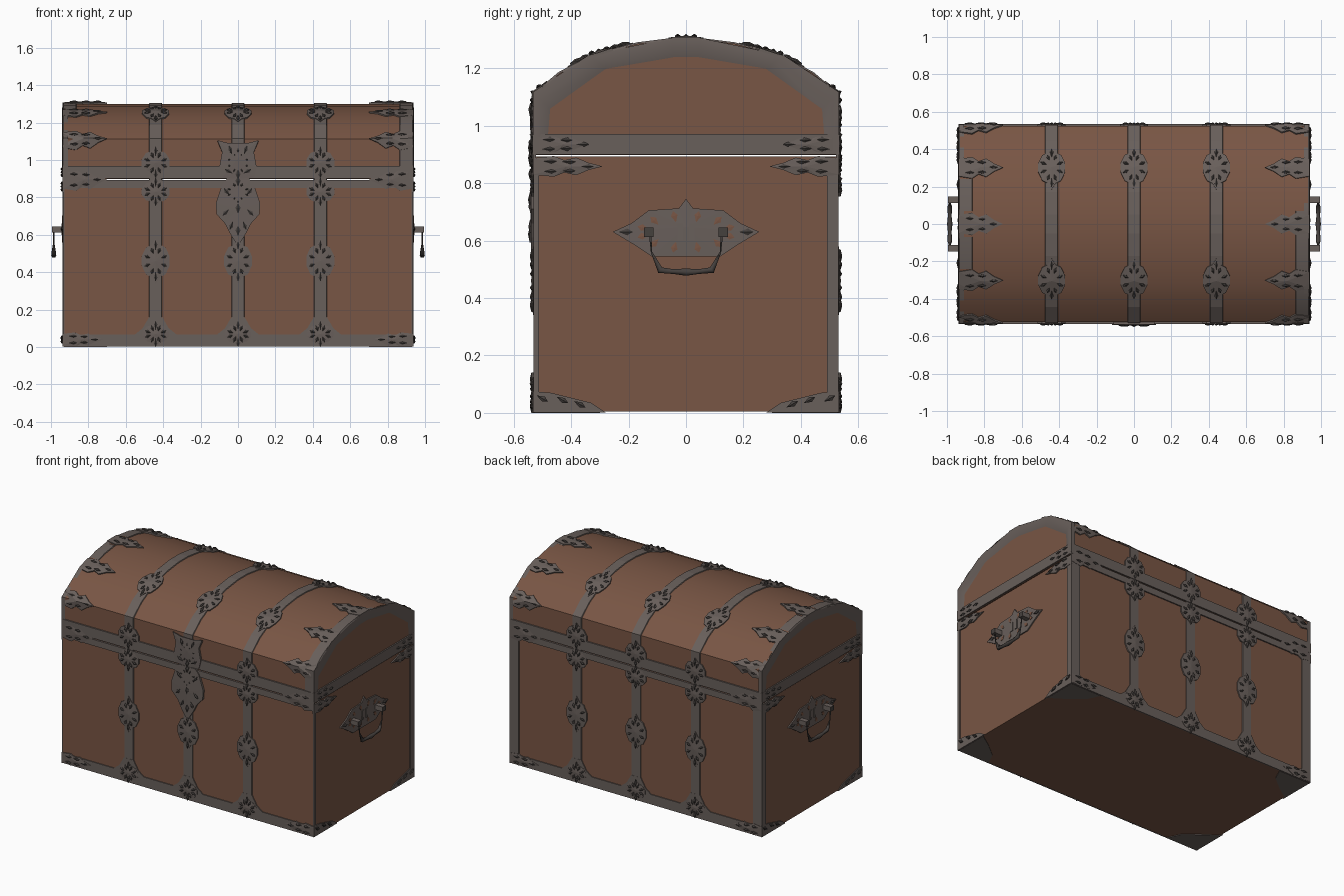
import bpy, bmesh, math
from mathutils import Vector

if "Cube" in bpy.data.objects:
    bpy.data.objects.remove(bpy.data.objects["Cube"])


def mat(name, rgb):
    m = bpy.data.materials.new(name)
    m.diffuse_color = (*rgb, 1)
    m.use_nodes = True
    m.node_tree.nodes["Principled BSDF"].inputs["Base Color"].default_value = m.diffuse_color
    return m


WOOD = mat("brown wood", (0.190, 0.092, 0.058))
METAL = mat("grey iron", (0.140, 0.115, 0.104))
DARK = mat("dark iron", (0.060, 0.052, 0.048))
MATS = [METAL, DARK, WOOD]
HX, HY = 0.93, 0.525


def finish(name, bm, mats=MATS, smooth=None):
    bmesh.ops.recalc_face_normals(bm, faces=bm.faces)
    me = bpy.data.meshes.new(name)
    bm.to_mesh(me)
    bm.free()
    for m in mats:
        me.materials.append(m)
    ob = bpy.data.objects.new(name, me)
    bpy.context.collection.objects.link(ob)
    if smooth:
        bpy.ops.object.select_all(action='DESELECT')
        ob.select_set(True)
        bpy.context.view_layer.objects.active = ob
        bpy.ops.object.shade_smooth_by_angle(angle=math.radians(smooth))


# Girth path: up the front, over the lid, down the back
half = [(-HY, 0), (-HY, 1.0), (-HY, 1.112), (-0.44, 1.183), (-0.32, 1.245), (-0.17, 1.285), (-0.05, 1.3)]
PATH = [Vector(p) for p in half] + [Vector((-y, z)) for y, z in reversed(half)]
SEG = [b - a for a, b in zip(PATH, PATH[1:])]
S = [0.0]
for d in SEG:
    S.append(S[-1] + d.length)
L = S[-1]
NRM = [Vector((-d.y, d.x)).normalized() for d in SEG]
VN = [NRM[0]] + [(a + b).normalized() for a, b in zip(NRM, NRM[1:])] + [NRM[-1]]


def girth(x, s, h):
    i = max(k for k in range(len(SEG)) if S[k] <= s or k == 0)
    t = (s - S[i]) / SEG[i].length
    p = PATH[i] + SEG[i] * t + VN[i].lerp(VN[i + 1], min(1, max(0, t))).normalized() * h
    return Vector((x, p.x, p.y))


def s_of_y(y):
    for i in range(2, len(SEG) - 2):
        if PATH[i].x <= y <= PATH[i + 1].x:
            return S[i] + SEG[i].length * (y - PATH[i].x) / SEG[i].x
    return S[2] if y < 0 else S[-3]


def end_face(sx):
    return lambda y, z, h: Vector((sx * (HX + h), y, z))


def underside(x, y, h):
    return Vector((x, y, 0.004 - h))


def plate(bm, f, pts, rim=0.008, mid=None, m=0):
    """Thin plate with a skirt, laid on surface f; mid raises its centre."""
    mid = rim if mid is None else mid
    n = len(pts)
    cu, cv = sum(p[0] for p in pts) / n, sum(p[1] for p in pts) / n
    c = bm.verts.new(f(cu, cv, mid))
    top = [bm.verts.new(f(u, v, rim)) for u, v in pts]
    low = [bm.verts.new(f(u, v, -0.002)) for u, v in pts]
    for i in range(n):
        j = (i + 1) % n
        for vs in ((c, top[i], top[j]), (top[i], low[i], low[j], top[j])):
            bm.faces.new(vs).material_index = m


def rect(bm, f, u0, u1, v0, v1, rim=0.006):
    plate(bm, f, [(u0, v0), (u1, v0), (u1, v1), (u0, v1)], rim)


def strap(bm, x, w, s0, s1, h=0.005):
    """Flat strap following the girth path."""
    ss = [s0] + [s for s in S if s0 < s < s1] + [s1]
    rows = [[bm.verts.new(girth(x + a, s, b)) for a, b in
             ((-w, -0.002), (-w + 0.004, h), (w - 0.004, h), (w, -0.002))] for s in ss]
    for r, q in zip(rows, rows[1:]):
        for k in range(3):
            bm.faces.new((r[k], r[k + 1], q[k + 1], q[k]))


def leaf(bm, f, u, v, ang, ln, wd, m=1, rim=0.013, mid=0.019):
    c, s = math.cos(ang), math.sin(ang)
    kite = [(-0.5, 0), (0.1, wd / ln), (0.5, 0), (0.1, -wd / ln)]
    plate(bm, f, [(u + ln * (a * c - b * s), v + ln * (a * s + b * c)) for a, b in kite], rim, mid, m)


def boss(bm, f, u, v, w, h):
    """Pointed oval ornament with a ring of carved leaves."""
    side = [(0.3, 0.72), (0.7, 0.6), (1, 0.2), (1, -0.2), (0.7, -0.6), (0.3, -0.72)]
    pts = [(0, 1)] + side + [(0, -1)] + [(-a, b) for a, b in reversed(side)]
    plate(bm, f, [(u + a * w, v + b * h) for a, b in pts], 0.008, 0.014)
    for k in range(8):
        a = math.tau * (k + 0.5) / 8
        leaf(bm, f, u + 0.66 * w * math.cos(a), v + 0.5 * h * math.sin(a), a, 0.034, 0.009)
    leaf(bm, f, u, v + 0.7 * h, math.pi / 2, 0.05, 0.009)
    leaf(bm, f, u, v - 0.7 * h, -math.pi / 2, 0.05, 0.009)


def finger(bm, f, base, tip, v, w):
    """Pointed corner ornament running from an edge inwards."""
    edge = [(0, 0.8), (0.3, 1), (0.45, 0.6), (0.62, 0.85), (0.8, 0.35)]
    pts = edge + [(1, 0)] + [(a, -b) for a, b in reversed(edge)]
    d = tip - base
    plate(bm, f, [(base + a * d, v + b * w) for a, b in pts], 0.008, 0.013)
    fw = 0 if d > 0 else math.pi
    for a, b in ((0.52, 0.45), (0.52, -0.45), (0.78, 0), (0.25, 0.5), (0.25, -0.5)):
        leaf(bm, f, base + a * d, v + b * w, fw, 0.045, 0.008)


# Wooden body
bm = bmesh.new()
bmesh.ops.create_cube(bm, size=1)
for v in bm.verts:
    v.co = (v.co.x * 2 * HX, v.co.y * 2 * HY, 0.448 + v.co.z * 0.888)
finish("chest_body", bm, [WOOD])

# Domed wooden lid
bm = bmesh.new()
prof = [(-HY, 0.898)] + [tuple(p) for p in PATH[2:-2]] + [(HY, 0.898)]
cap = bm.faces.new([bm.verts.new((-HX, y, z)) for y, z in prof])
ext = bmesh.ops.extrude_face_region(bm, geom=[cap], use_keep_orig=True)
for v in ext["geom"]:
    if isinstance(v, bmesh.types.BMVert):
        v.co.x = HX
finish("chest_lid", bm, [WOOD], 33)

# Vertical straps, rim bands and bottom bands
bm = bmesh.new()
for x in (-0.44, 0, 0.44):
    strap(bm, x, 0.036, 0.003, L - 0.003)
for face in (lambda u, s, h: girth(u, s, h), lambda u, s, h: girth(u, L - s, h)):
    rect(bm, face, -0.937, 0.937, 0.85, 0.892, 0.008)
    rect(bm, face, -0.937, 0.937, 0.9, 0.968, 0.009)
    rect(bm, face, -0.937, 0.937, 0.002, 0.068)
    for x in (-0.44, 0, 0.44):  # flared strap feet
        plate(bm, face, [(x - 0.12, 0.06), (x + 0.12, 0.06), (x + 0.07, 0.1),
                         (x + 0.035, 0.16), (x - 0.035, 0.16), (x - 0.07, 0.1)], 0.006)
for sx in (-1, 1):
    f = end_face(sx)
    rect(bm, f, -0.53, 0.53, 0.9, 0.97, 0.009)
    x0, x1 = sorted((sx * 0.87, sx * 0.937))
    rect(bm, girth, x0, x1, L - 0.85, L - 0.06)     # back corner bands
    rect(bm, f, 0.49, 0.531, 0.06, 0.85)
    rect(bm, f, -0.531, -0.512, 0.06, 0.85)
finish("iron_bands", bm)

# Strips on the lid beside its end edges
bm = bmesh.new()
strap(bm, 0.9, 0.037, 0.965, s_of_y(0.07))
for a, b in ((-0.24, -0.07), (0.07, 0.24)):
    strap(bm, -0.9, 0.037, s_of_y(a), s_of_y(b))
finish("lid_edge_strips", bm, MATS, 30)

# Arched iron rims on the lid ends
outer = [(-0.533, 0.96), (-0.533, 1.116), (-0.34, 1.245), (-0.05, 1.305)]
inner = [(-0.478, 0.96), (-0.47, 1.055), (-0.275, 1.195), (-0.04, 1.235)]
outer += [(-y, z) for y, z in reversed(outer)]
inner += [(-y, z) for y, z in reversed(inner)]
bm = bmesh.new()
for sx in (-1, 1):
    rows = []
    for (a, b), (c, d) in zip(outer, inner):
        rows.append([bm.verts.new((sx * X, y, z)) for X, y, z in
                     ((0.91, a, b), (0.936, a, b), (0.94, a * 0.6 + c * 0.4, b * 0.6 + d * 0.4), (0.929, c, d))])
    for r, q in zip(rows, rows[1:]):
        for k in range(3):
            bm.faces.new((r[k], r[k + 1], q[k + 1], q[k]))
finish("lid_end_rims", bm, MATS, 40)

# Oval ornaments on the straps
bm = bmesh.new()
for x in (-0.44, 0, 0.44):
    for back in (False, True):
        for z, w, h in ((0.07, 0.07, 0.065), (0.46, 0.075, 0.12), (0.83, 0.075, 0.075), (0.985, 0.075, 0.085)):
            boss(bm, girth, x, L - z if back else z, w, h)
        s = s_of_y(-0.3)
        boss(bm, girth, x, L - s if back else s, 0.072, 0.12)
finish("strap_ornaments", bm)

# Pointed ornaments at all corners and along the lid ends
bm = bmesh.new()
for sx in (-1, 1):
    for s in (S[2], s_of_y(-0.3), L / 2, L - s_of_y(-0.3), L - S[2]):
        finger(bm, girth, sx * 0.937, sx * 0.7, s, 0.06)
    for s in (0.895, L - 0.895):
        finger(bm, girth, sx * 0.937, sx * 0.7, s, 0.06)
    for s in (0.04, L - 0.04):
        finger(bm, girth, sx * 0.937, sx * 0.72, s, 0.038)
    for sy in (-1, 1):
        f = end_face(sx)
        finger(bm, f, sy * 0.533, sy * 0.29, 0.858, 0.036)
        finger(bm, f, sy * 0.533, sy * 0.31, 0.935, 0.034)
        plate(bm, f, [(sy * 0.533, 0.002), (sy * 0.28, 0.002), (sy * 0.33, 0.035),
                      (sy * 0.47, 0.07), (sy * 0.533, 0.075)], 0.006)
        for y, z in ((0.37, 0.03), (0.43, 0.045), (0.5, 0.05)):
            leaf(bm, f, sy * y, z, 0.5 * sy, 0.045, 0.01)
        plate(bm, underside, [(sx * HX, sy * HY), (sx * 0.7, sy * HY), (sx * 0.74, sy * 0.44),
                              (sx * 0.84, sy * 0.36), (sx * HX, sy * 0.3)], 0.004)
finish("corner_ornaments", bm)

# Lock: hasp on the lid, shield plate and pointed tail on the body
bm = bmesh.new()
hasp = [(0, 0.9), (0.085, 0.905), (0.1, 0.96), (0.085, 1.04), (0.11, 1.1), (0.05, 1.085)]
shield = [(0.06, 0.9), (0.085, 0.87), (0.118, 0.77), (0.115, 0.71), (0.07, 0.66), (0.045, 0.61), (0, 0.54)]
for pts in (hasp, shield):
    full = pts + [(-x, z) for x, z in reversed(pts) if x > 0]
    plate(bm, girth, full, 0.014, 0.018)
for x, z, a in ((0.05, 0.94, 0.5), (0.04, 1.05, 1.2), (0.065, 0.72, -0.8), (0.035, 0.65, -1.2), (0.06, 0.83, 0.9)):
    for sx in (-1, 1):
        leaf(bm, girth, sx * x, z, a if sx > 0 else math.pi - a, 0.05, 0.011, 1, 0.018, 0.024)
for z in (0.92, 0.885, 0.62, 0.74):
    leaf(bm, girth, 0, z, math.pi / 2, 0.055, 0.014, 1, 0.019, 0.025)
finish("lock", bm)

# Pierced handle plates with pivots on both ends
bm = bmesh.new()
rim = [(0, 0.745), (0.025, 0.712), (0.13, 0.705), (0.19, 0.66), (0.255, 0.63), (0.18, 0.585), (0.12, 0.545)]
for sx in (-1, 1):
    f = end_face(sx)
    plate(bm, f, rim + [(-y, z) for y, z in reversed(rim) if y > 0], 0.008, 0.01)
    for k in range(12):  # wood seen through the piercings
        a = math.tau * (k + 0.5) / 12
        leaf(bm, f, 0.155 * math.cos(a), 0.63 + 0.055 * math.sin(a), a, 0.04, 0.012, 2, 0.011, 0.012)
    for sy in (-1, 1):
        rect(bm, f, sy * 0.02 - 0.01, sy * 0.02 + 0.01, 0.6, 0.66, 0.014)
        leaf(bm, f, sy * 0.21, 0.63, 0, 0.05, 0.012)
        rect(bm, f, sy * 0.13 - 0.017, sy * 0.13 + 0.017, 0.613, 0.645, 0.065)
for fc in bm.faces:  # dark pivots
    if all(abs(v.co.x) > HX + 0.06 for v in fc.verts):
        fc.material_index = 1
finish("handle_plates", bm)

# Hanging handles
for sx, name in ((-1, "left_handle"), (1, "right_handle")):
    cu = bpy.data.curves.new(name, 'CURVE')
    cu.dimensions = '3D'
    cu.bevel_depth = 0.012
    cu.bevel_resolution = 1
    cu.use_fill_caps = True
    pts = [(0.125, 0.625, 0.4), (0.12, 0.56, 0.25), (0.09, 0.497, 1.1), (0.045, 0.492, 0.8)]
    pts += [(0, 0.49, 1.2)] + [(-y, z, r) for y, z, r in reversed(pts)]
    sp = cu.splines.new('POLY')
    sp.points.add(len(pts) - 1)
    for p, (y, z, r) in zip(sp.points, pts):
        p.co = (sx * 0.985, y, z, 1)
        p.radius = r
    cu.materials.append(DARK)
    bpy.context.collection.objects.link(bpy.data.objects.new(name, cu))
